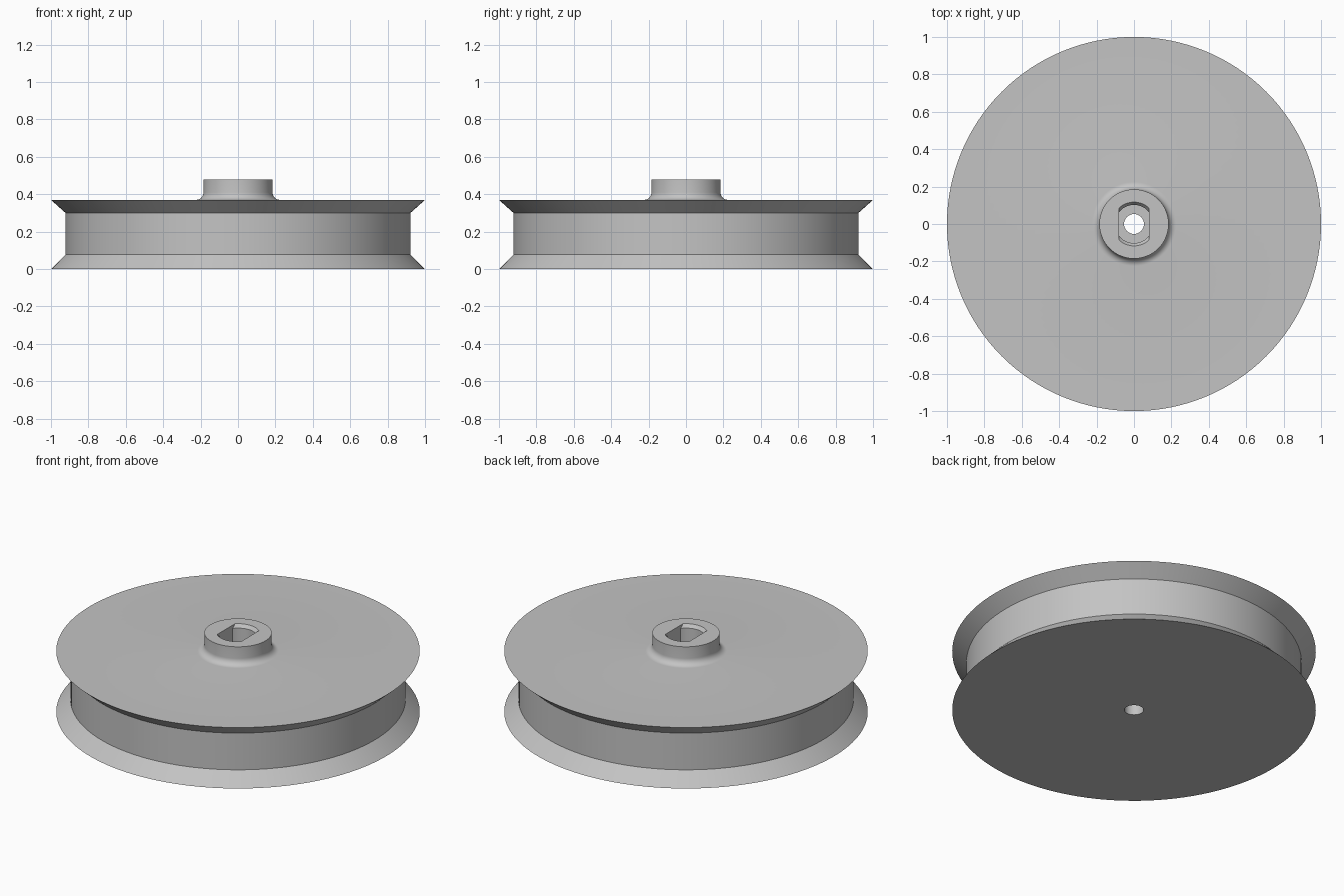
import bpy, bmesh, math

if "Cube" in bpy.data.objects:
    bpy.data.objects.remove(bpy.data.objects["Cube"], do_unlink=True)

SEGMENTS = 128

grey = bpy.data.materials.new("light grey plastic")
grey.use_nodes = True
COLOUR = (0.55, 0.55, 0.55, 1)
grey.diffuse_color = COLOUR
grey.node_tree.nodes["Principled BSDF"].inputs["Base Color"].default_value = COLOUR


def revolve(name, profile, half_width=None):
    """Spin a closed (radius, z) profile about z, optionally trimmed flat at +-x."""
    bm = bmesh.new()
    rings = []
    for i in range(SEGMENTS):
        a = 2 * math.pi * i / SEGMENTS
        rings.append([bm.verts.new((r * math.cos(a), r * math.sin(a), z)) for r, z in profile])
    n = len(profile)
    for i in range(SEGMENTS):
        a, b = rings[i], rings[(i + 1) % SEGMENTS]
        for j in range(n):
            k = (j + 1) % n
            bm.faces.new((a[j], b[j], b[k], a[k]))
    bmesh.ops.remove_doubles(bm, verts=bm.verts, dist=1e-5)
    if half_width:
        for side in (-1, 1):
            cut = bmesh.ops.bisect_plane(
                bm, geom=bm.verts[:] + bm.edges[:] + bm.faces[:],
                plane_co=(side * half_width, 0, 0), plane_no=(side, 0, 0), clear_outer=True)
            edges = [e for e in cut["geom_cut"] if isinstance(e, bmesh.types.BMEdge)]
            bmesh.ops.holes_fill(bm, edges=edges)
    bmesh.ops.recalc_face_normals(bm, faces=bm.faces)
    mesh = bpy.data.meshes.new(name)
    bm.to_mesh(mesh)
    bm.free()
    mesh.materials.append(grey)
    obj = bpy.data.objects.new(name, mesh)
    bpy.context.collection.objects.link(obj)
    return obj


# Grooved wheel with a filleted hub and a narrow through hole
BORE, HUB, FILLET, DECK, TOP = 0.053, 0.185, 0.04, 0.37, 0.48
profile = [(BORE, 0), (1, 0), (0.922, 0.077), (0.922, 0.3), (1, DECK)]
for i in range(9):
    a = math.pi / 2 * i / 8
    profile.append((HUB + FILLET * (1 - math.sin(a)), DECK + FILLET * (1 - math.cos(a))))
profile += [(HUB, TOP), (BORE, TOP)]
wheel = revolve("pulley_wheel", profile)

# Double-flat shaft socket with a chamfered mouth
FLOOR = 0.12
socket = revolve("socket_cutter",
                 [(0, FLOOR), (0.102, FLOOR), (0.102, TOP - 0.02), (0.117, TOP),
                  (0.117, TOP + 0.1), (0, TOP + 0.1)], half_width=0.08)
socket.hide_render = True

cut = wheel.modifiers.new("shaft socket", "BOOLEAN")
cut.operation = "DIFFERENCE"
cut.solver = "EXACT"
cut.object = socket

bpy.ops.object.select_all(action="DESELECT")
wheel.select_set(True)
bpy.context.view_layer.objects.active = wheel
bpy.ops.object.modifier_apply(modifier=cut.name)
bpy.data.objects.remove(socket, do_unlink=True)
bpy.ops.object.shade_smooth_by_angle(angle=math.radians(30))
